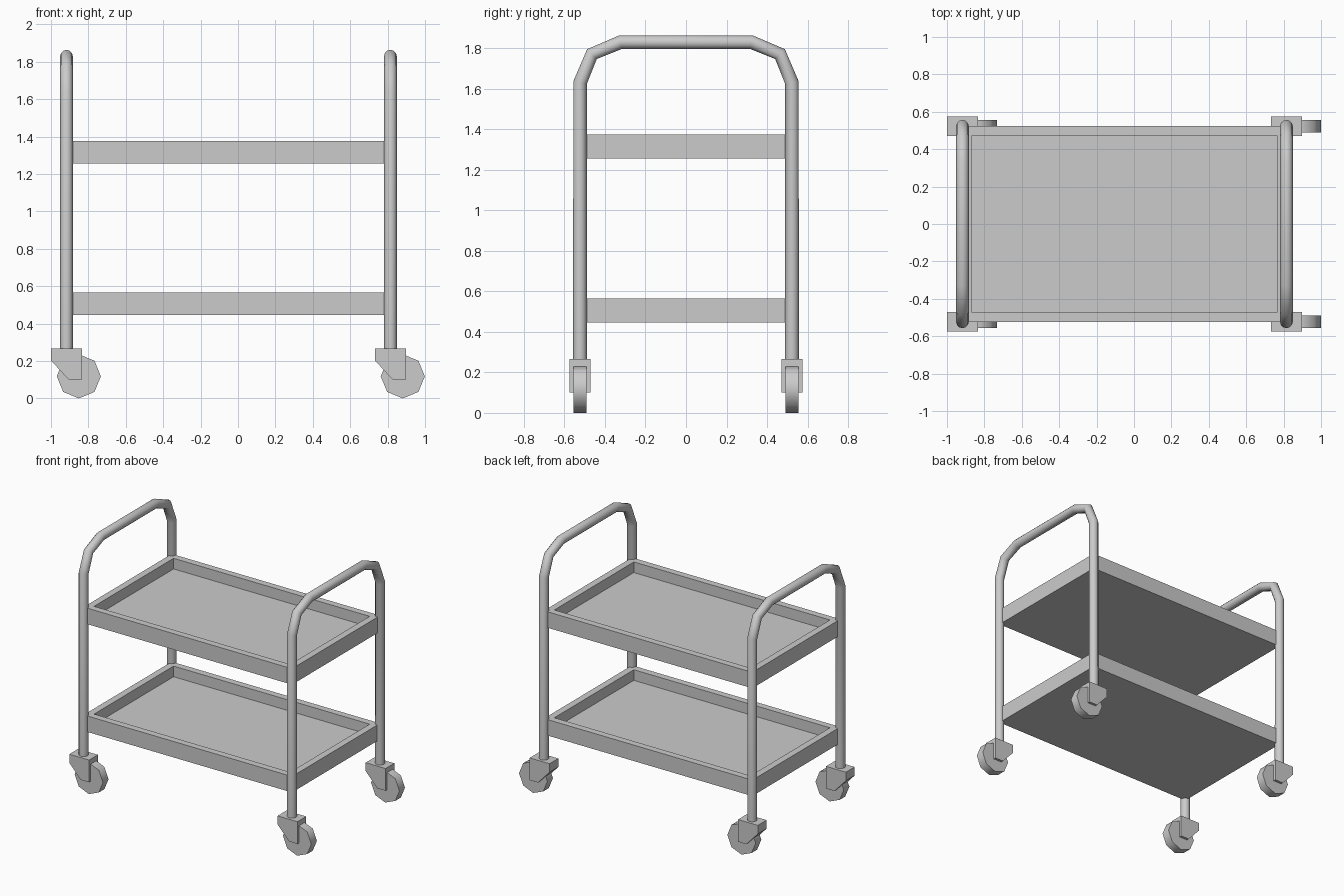
import bpy, bmesh, math
from mathutils import Matrix, Vector

if "Cube" in bpy.data.objects:
    bpy.data.objects.remove(bpy.data.objects["Cube"])

LEFT_X, RIGHT_X = -0.917, 0.815     # tube centre lines
SIDE_Y = 0.523
TUBE_R = 0.034


def mesh_object(name, bm):
    bmesh.ops.recalc_face_normals(bm, faces=bm.faces)
    me = bpy.data.meshes.new(name)
    bm.to_mesh(me)
    bm.free()
    ob = bpy.data.objects.new(name, me)
    bpy.context.collection.objects.link(ob)
    return ob


def smooth(ob, degrees):
    bpy.ops.object.select_all(action='DESELECT')
    bpy.context.view_layer.objects.active = ob
    ob.select_set(True)
    if ob.type == 'CURVE':
        bpy.ops.object.convert(target='MESH')
    bpy.ops.object.shade_smooth_by_angle(angle=math.radians(degrees))


def handle_frame(name, x):
    # bent tube: leg, two-segment corner, top bar, corner, leg
    r, top = 0.2, 1.83
    half = [(SIDE_Y, 0.255)]
    for a in (0, 45, 90):
        t = math.radians(a)
        half.append((SIDE_Y - r + r * math.cos(t), top - r + r * math.sin(t)))
    path = half + [(-y, z) for y, z in reversed(half)]
    cu = bpy.data.curves.new(name, 'CURVE')
    cu.dimensions = '3D'
    cu.bevel_depth = TUBE_R
    cu.bevel_resolution = 4
    cu.use_fill_caps = True
    sp = cu.splines.new('POLY')
    sp.points.add(len(path) - 1)
    for p, (y, z) in zip(sp.points, path):
        p.co = (x, y, z, 1)
    ob = bpy.data.objects.new(name, cu)
    bpy.context.collection.objects.link(ob)
    smooth(ob, 50)


def tray(name, z0, height=0.12, wall=0.072, depth=0.08):
    # box with an inset, sunken top
    bm = bmesh.new()
    size = Vector((RIGHT_X - LEFT_X, 2 * SIDE_Y, height))
    centre = Vector(((LEFT_X + RIGHT_X) / 2, 0, z0 + height / 2))
    bmesh.ops.create_cube(bm, size=1, matrix=Matrix.Translation(centre) @ Matrix.Diagonal((*size, 1)))
    bm.normal_update()
    top = max(bm.faces, key=lambda f: f.calc_center_median().z)
    bmesh.ops.inset_region(bm, faces=[top], thickness=wall)
    floor = bmesh.ops.extrude_discrete_faces(bm, faces=[top])['faces'][0]
    bmesh.ops.translate(bm, verts=floor.verts, vec=(0, 0, -depth))
    mesh_object(name, bm)


def caster(label, x, y):
    # bracket: side profile extruded across the wheel
    profile = [(-0.083, 0.267), (-0.083, 0.203), (0.012, 0.1), (0.082, 0.1), (0.082, 0.267)]
    w = 0.052
    bm = bmesh.new()
    face = bm.faces.new([bm.verts.new((x + px, y - w, pz)) for px, pz in profile])
    ext = bmesh.ops.extrude_face_region(bm, geom=[face])['geom']
    bmesh.ops.translate(bm, verts=[v for v in ext if isinstance(v, bmesh.types.BMVert)], vec=(0, 2 * w, 0))
    mesh_object("caster_bracket_" + label, bm)
    # eight-sided wheel
    bm = bmesh.new()
    place = Matrix.Translation((x + 0.066, y, 0.118)) @ Matrix.Rotation(math.pi / 2, 4, 'X')
    bmesh.ops.create_cone(bm, cap_ends=True, segments=8, radius1=0.118, radius2=0.118,
                          depth=0.066, matrix=place)
    smooth(mesh_object("caster_wheel_" + label, bm), 50)


tray("lower_tray", 0.445)
tray("upper_tray", 1.255)
for side, x in (("left", LEFT_X), ("right", RIGHT_X)):
    handle_frame("handle_frame_" + side, x)
    for end, y in (("front", -SIDE_Y), ("back", SIDE_Y)):
        caster(end + "_" + side, x, y)
